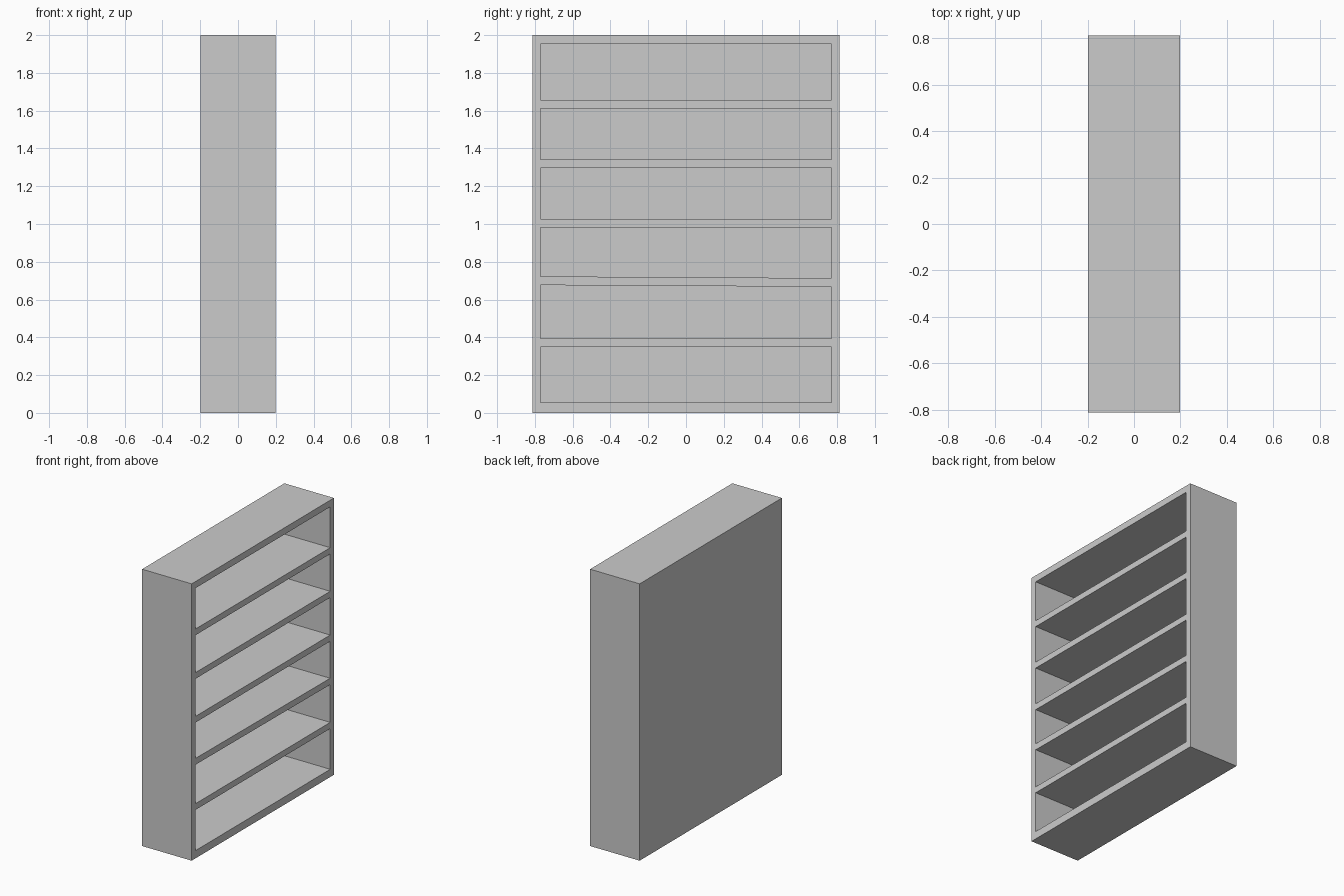
import bpy, bmesh
from mathutils import Vector

if "Cube" in bpy.data.objects:
    bpy.data.objects.remove(bpy.data.objects["Cube"])

DEPTH, WIDTH, HEIGHT = 0.396, 1.624, 2.0
FRONT_X = DEPTH / 2          # open side faces +x
BACK_X = -DEPTH / 2 + 0.022  # inner face of the back panel
INNER_Y = 0.77
FLOOR_Z, CEIL_Z = 0.056, 1.952


def make_object(name, bm):
    bmesh.ops.recalc_face_normals(bm, faces=bm.faces)
    mesh = bpy.data.meshes.new(name)
    bm.to_mesh(mesh)
    bm.free()
    obj = bpy.data.objects.new(name, mesh)
    bpy.context.collection.objects.link(obj)
    return obj


def box_bmesh(size, centre):
    bm = bmesh.new()
    bmesh.ops.create_cube(bm, size=1)
    bmesh.ops.scale(bm, vec=size, verts=bm.verts)
    bmesh.ops.translate(bm, vec=centre, verts=bm.verts)
    return bm


# Case: a box whose +x face is inset and pushed in to hollow it out
bm = box_bmesh((DEPTH, WIDTH, HEIGHT), (0, 0, HEIGHT / 2))
front = max(bm.faces, key=lambda f: f.calc_center_median().x)
bmesh.ops.inset_individual(bm, faces=[front], thickness=0.04)
for v in front.verts:
    v.co.y = INNER_Y if v.co.y > 0 else -INNER_Y
    v.co.z = CEIL_Z if v.co.z > 1 else FLOOR_Z
hollow = bmesh.ops.extrude_discrete_faces(bm, faces=[front])["faces"][0]
bmesh.ops.translate(bm, vec=Vector((BACK_X - FRONT_X, 0, 0)), verts=hollow.verts)
make_object("bookcase_case", bm)

# Shelves: (bottom, top, small sag to the right side)
shelves = [(0.350, 0.395, 0), (0.672, 0.718, -0.0045), (0.981, 1.026, 0),
           (1.297, 1.342, 0), (1.612, 1.657, 0)]
for i, (low, high, sag) in enumerate(shelves, 1):
    bm = box_bmesh((FRONT_X - BACK_X, 2 * INNER_Y, high - low),
                   ((FRONT_X + BACK_X) / 2, 0, (low + high) / 2))
    for v in bm.verts:
        v.co.z += sag if v.co.y > 0 else -sag
    make_object(f"shelf_{i}", bm)
